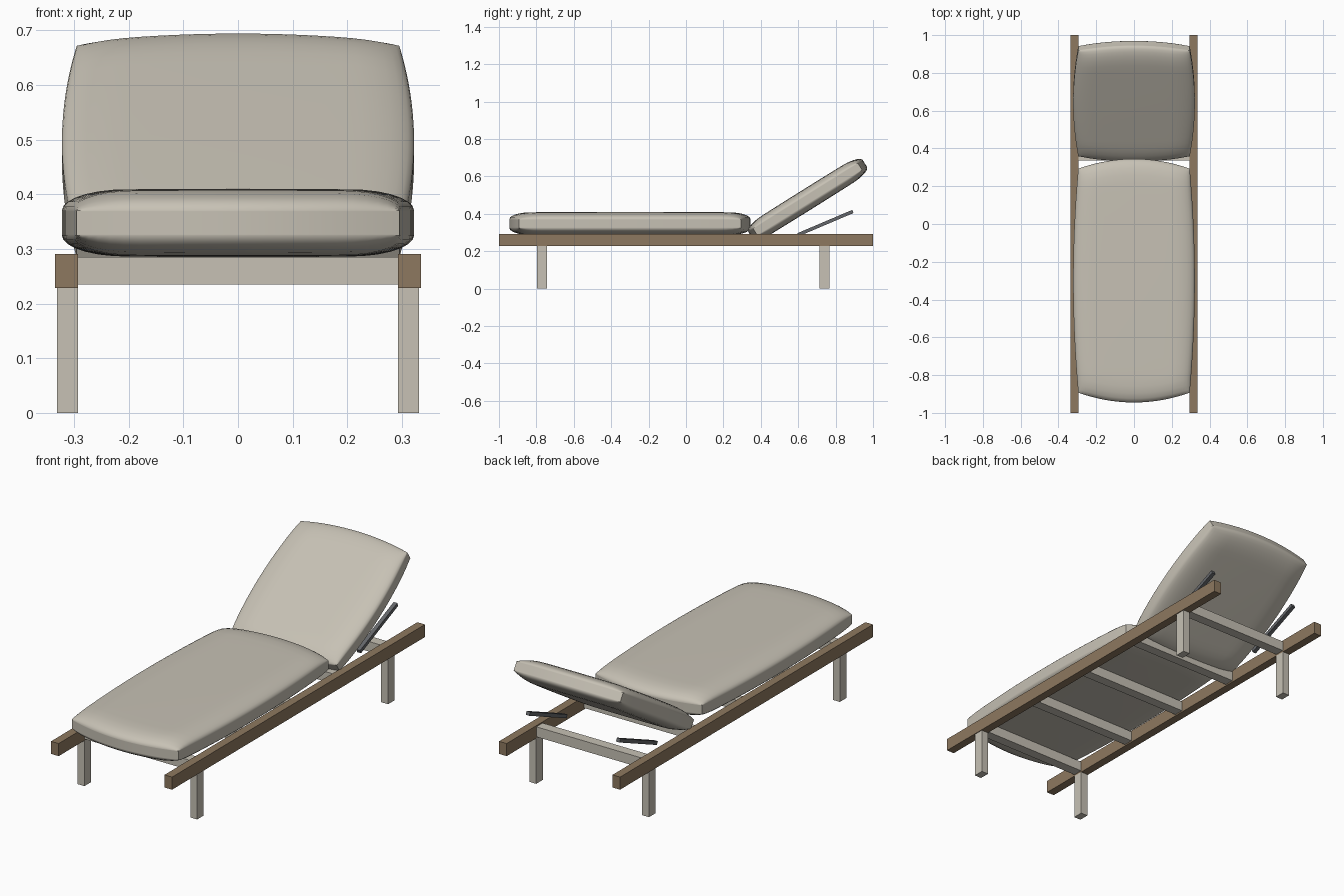
import bpy
import bmesh
from math import radians, sin, pi, sqrt

cube = bpy.data.objects.get("Cube")
if cube:
    bpy.data.objects.remove(cube, do_unlink=True)


def material(name, rgb):
    mat = bpy.data.materials.new(name)
    mat.use_nodes = True
    mat.diffuse_color = (*rgb, 1)
    mat.node_tree.nodes["Principled BSDF"].inputs["Base Color"].default_value = (*rgb, 1)
    return mat


beige = material("warm beige", (0.57, 0.535, 0.46))
brown = material("wood brown", (0.27, 0.19, 0.115))
grey = material("dark grey metal", (0.13, 0.135, 0.145))


def add_object(name, bm, mat, location, tilt=0):
    mesh = bpy.data.meshes.new(name)
    bm.to_mesh(mesh)
    bm.free()
    mesh.materials.append(mat)
    obj = bpy.data.objects.new(name, mesh)
    obj.location = location
    obj.rotation_euler.x = radians(tilt)
    bpy.context.collection.objects.link(obj)
    return obj


def box(name, size, location, mat, tilt=0):
    bm = bmesh.new()
    bmesh.ops.create_cube(bm, size=1)
    bmesh.ops.scale(bm, vec=size, verts=bm.verts)
    return add_object(name, bm, mat, location, tilt)


def round_off(distance, radius):
    """Quarter-ellipse rise from 0 at the rim to 1 at the radius."""
    d = min(max(distance / radius, 0), 1)
    return sqrt(1 - (1 - d) ** 2)


def cushion(name, half_x, half_y, bulge_x, bulge_y, half_z, rim, location, tilt=0):
    bm = bmesh.new()
    bmesh.ops.create_cube(bm, size=2)
    bmesh.ops.subdivide_edges(bm, edges=bm.edges[:], cuts=23, use_grid_fill=True)
    for vert in bm.verts:
        # Crowd the grid towards the rim, then bow the outline outwards
        u, v = (sin(c * pi / 2) for c in vert.co.xy)
        w = vert.co.z
        reach_x = half_x + bulge_x * (1 - v * v)
        reach_y = half_y + bulge_y * (1 - u * u)
        puff = (round_off(reach_x * (1 - abs(u)), 0.11)
                * round_off(reach_y * (1 - abs(v)), 0.11))
        dome = 0.93 + 0.07 * (1 - u * u) * (1 - v * v)
        thickness = rim + (half_z - rim) * puff * dome
        vert.co = (u * reach_x, v * reach_y, w * thickness)
    obj = add_object(name, bm, beige, location, tilt)
    bpy.ops.object.select_all(action="DESELECT")
    obj.select_set(True)
    bpy.context.view_layer.objects.active = obj
    bpy.ops.object.shade_smooth_by_angle(angle=radians(40))


# Side rails, legs and backrest struts, mirrored left and right
for side, sign in (("left", 1), ("right", -1)):
    box(f"{side}_rail", (0.042, 2, 0.063), (sign * 0.314, 0, 0.2595), brown)
    for end, y in (("front", -0.77), ("back", 0.74)):
        box(f"{end}_{side}_leg", (0.038, 0.052, 0.23), (sign * 0.312, y, 0.115), beige)
    box(f"{side}_backrest_strut", (0.02, 0.32, 0.018), (sign * 0.25, 0.745, 0.35), grey, 23)

# Crossbars spaced evenly between the leg pairs
for i in range(5):
    box(f"crossbar_{i + 1}", (0.59, 0.05, 0.05), (0, -0.77 + i * 0.3775, 0.26), beige)

# Cushions
cushion("seat_cushion", 0.295, 0.593, 0.027, 0.052, 0.0625, 0.023, (0, -0.3, 0.3475))
cushion("backrest_cushion", 0.295, 0.33, 0.027, 0.031, 0.056, 0.022, (0, 0.65, 0.478), 32)
